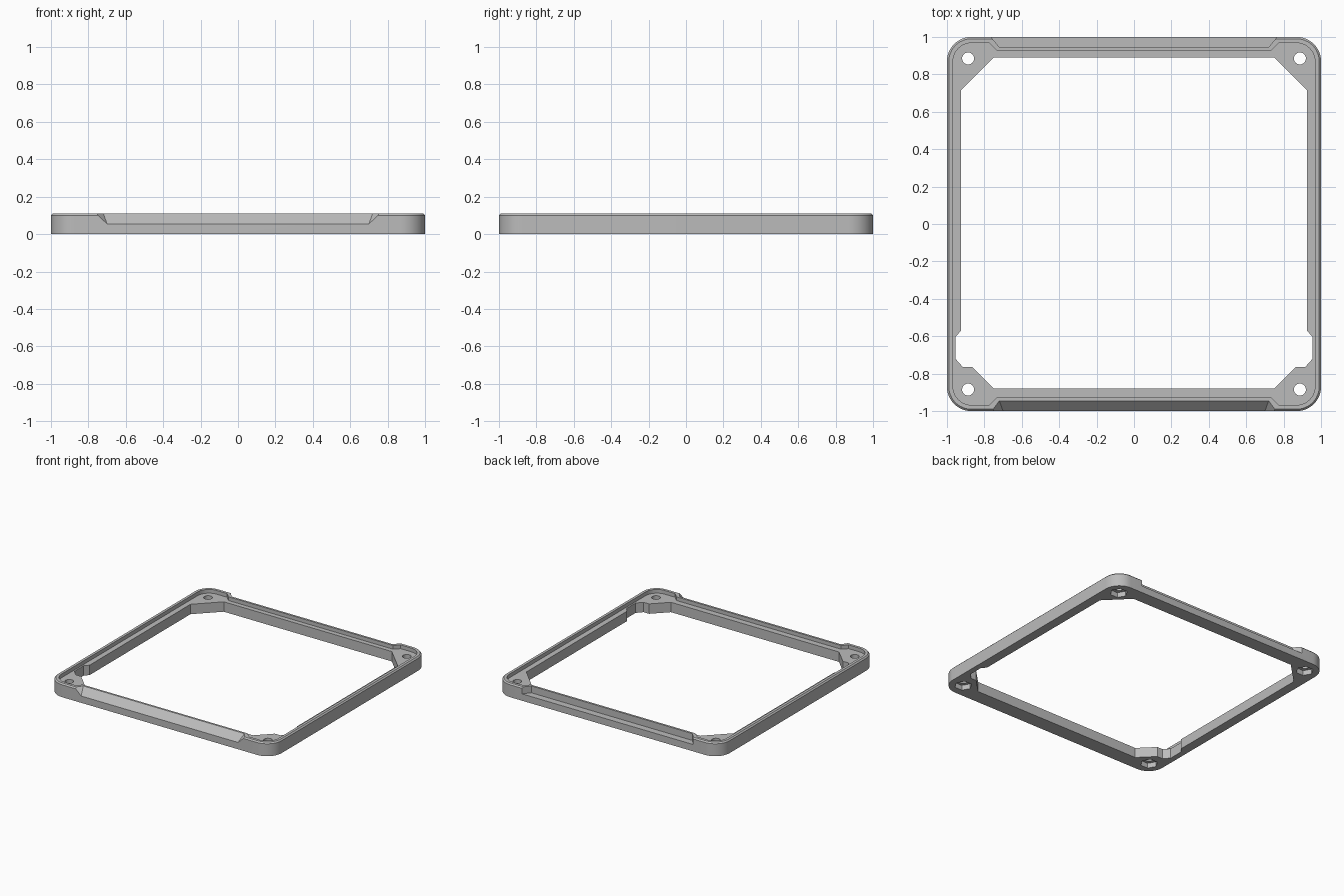
import bpy, bmesh
from math import cos, sin, pi

if "Cube" in bpy.data.objects:
    bpy.data.objects.remove(bpy.data.objects["Cube"], do_unlink=True)

HEIGHT = 0.11
FLOOR = 0.08      # level of the recessed deck inside the lip
LEDGE = 0.055     # level of the cut-down middle of front and back


def make_object(name, bm):
    bmesh.ops.recalc_face_normals(bm, faces=bm.faces)
    mesh = bpy.data.meshes.new(name)
    bm.to_mesh(mesh)
    bm.free()
    obj = bpy.data.objects.new(name, mesh)
    bpy.context.collection.objects.link(obj)
    return obj


def loft(name, rings):
    """Closed solid through rings given as (outline, z)."""
    bm = bmesh.new()
    loops = [[bm.verts.new((x, y, z)) for x, y in pts] for pts, z in rings]
    n = len(loops[0])
    for low, high in zip(loops, loops[1:]):
        for i in range(n):
            j = (i + 1) % n
            bm.faces.new((low[i], low[j], high[j], high[i]))
    bm.faces.new(loops[0][::-1])
    bm.faces.new(loops[-1])
    return make_object(name, bm)


def prism(name, pts, z0, z1):
    return loft(name, [(pts, z0), (pts, z1)])


def mirrored(half):
    """Complete an outline given for the +x half."""
    return half + [(-x, y) for x, y in reversed(half)]


def arc(cx, cy, r, start, steps=12):
    return [(cx + r * cos(start + pi / 2 * i / steps),
             cy + r * sin(start + pi / 2 * i / steps)) for i in range(steps + 1)]


def circle(cx, cy, r, n):
    return [(cx + r * cos(2 * pi * i / n), cy + r * sin(2 * pi * i / n))
            for i in range(n)]


def rounded_square(half, r):
    c = half - r
    return mirrored(arc(c, -c, r, -pi / 2) + arc(c, c, r, 0))


# Outer body with a small chamfer round the top edge
frame = loft("fan_frame", [(rounded_square(1, 0.13), 0),
                           (rounded_square(1, 0.13), HEIGHT - 0.01),
                           (rounded_square(0.99, 0.12), HEIGHT)])

# Recessed deck, leaving a thin lip that steps inward at front and back
lip_inner = mirrored([(0.735, -0.928), (0.775, -0.968)]
                     + arc(0.868, -0.868, 0.1, -pi / 2)
                     + arc(0.868, 0.868, 0.1, 0)
                     + [(0.775, 0.968), (0.735, 0.928)])
cutters = [prism("deck_cutter", lip_inner, FLOOR, 0.2)]

# Main opening with corner gussets and two side reliefs
opening = mirrored([(0.75, -0.88), (0.865, -0.765), (0.915, -0.765),
                    (0.955, -0.72), (0.955, -0.605), (0.925, -0.57),
                    (0.925, 0.715), (0.75, 0.89)])
cutters.append(prism("opening_cutter", opening, -0.1, 0.2))

# Flat ledge along the back
back = mirrored([(0.72, 0.945), (0.781, 1.02)])
cutters.append(prism("back_ledge_cutter", back, LEDGE, 0.2))

# Sloped scoop along the front
bm = bmesh.new()
for side in (-1, 1):
    for x, y, z in ((0.694, -1.0165, 0.0385), (0.79, -1.0165, 0.1265),
                    (0.726, -0.9285, 0.1265)):
        bm.verts.new((side * x, y, z))
bmesh.ops.convex_hull(bm, input=bm.verts)
cutters.append(make_object("front_scoop_cutter", bm))

# Screw holes with six-sided nut pockets underneath
for sx in (-1, 1):
    for sy in (-1, 1):
        x, y = sx * 0.887, sy * 0.885
        cutters.append(prism("hole_cutter", circle(x, y, 0.032, 32), -0.1, 0.2))
        cutters.append(prism("pocket_cutter", circle(x, y, 0.065, 6), -0.1, 0.04))

# Cut everything out of the body
bpy.ops.object.select_all(action='DESELECT')
frame.select_set(True)
bpy.context.view_layer.objects.active = frame
for cutter in cutters:
    cutter.hide_render = True
    mod = frame.modifiers.new("cut", 'BOOLEAN')
    mod.operation = 'DIFFERENCE'
    mod.solver = 'EXACT'
    mod.object = cutter
    bpy.ops.object.modifier_apply(modifier=mod.name)
    bpy.data.objects.remove(cutter, do_unlink=True)

# Single grey colour
grey = bpy.data.materials.new("plain_grey")
grey.use_nodes = True
colour = (0.5, 0.5, 0.5, 1)
grey.diffuse_color = colour
grey.node_tree.nodes["Principled BSDF"].inputs["Base Color"].default_value = colour
frame.data.materials.clear()
frame.data.materials.append(grey)
for poly in frame.data.polygons:
    poly.material_index = 0

bpy.ops.object.shade_smooth_by_angle(angle=pi / 7)
